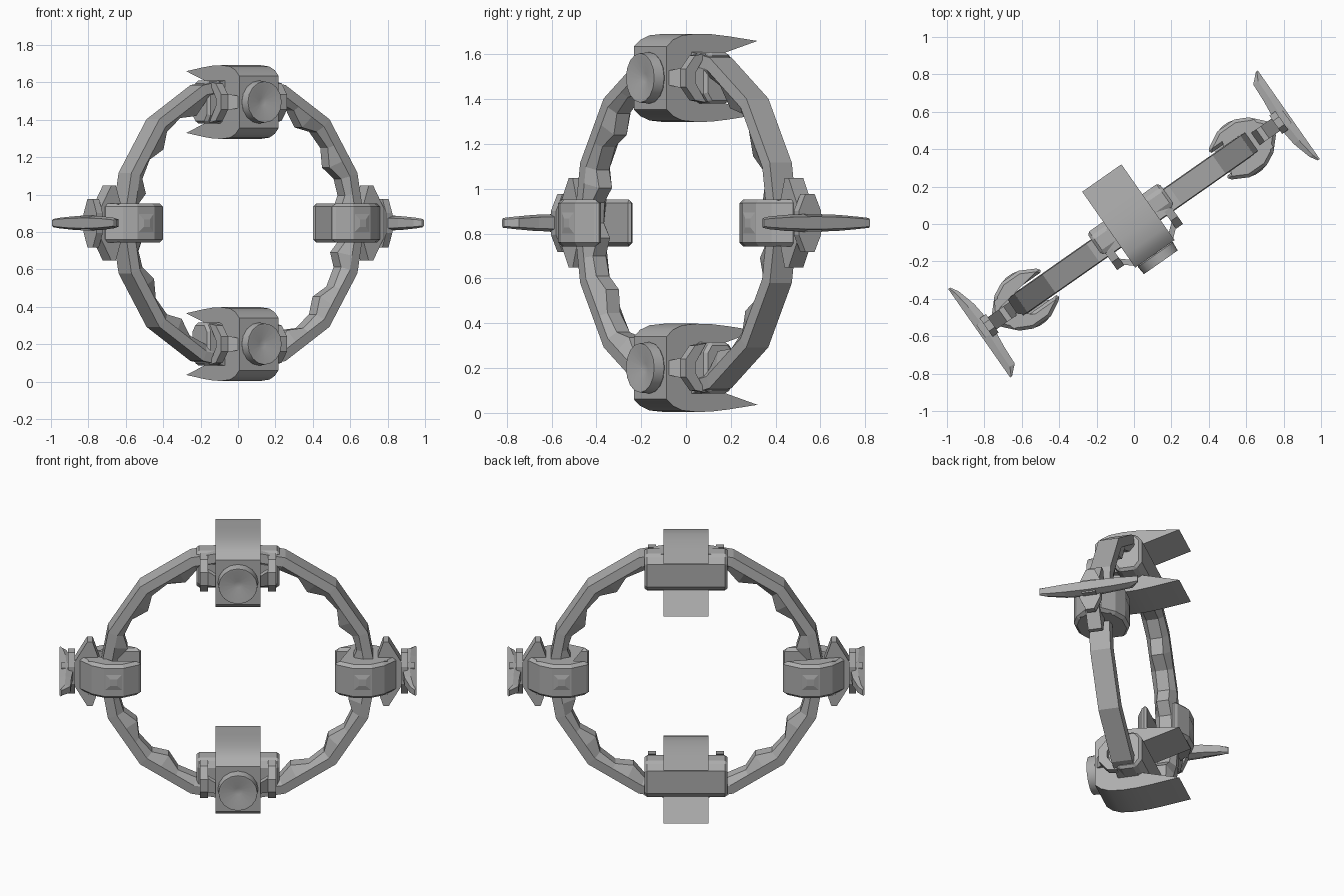
import bpy, bmesh
from math import cos, sin, radians, pi
from mathutils import Matrix, Vector

if "Cube" in bpy.data.objects:
    bpy.data.objects.remove(bpy.data.objects["Cube"], do_unlink=True)

grey = bpy.data.materials.new("hull grey")
grey.use_nodes = True
COLOR = (0.42, 0.42, 0.42, 1)
grey.diffuse_color = COLOR
grey.node_tree.nodes["Principled BSDF"].inputs["Base Color"].default_value = COLOR

# The whole station is turned about the vertical axis
TURN = Matrix.Rotation(radians(35), 4, 'Z')
MID = 0.848


def finish(name, bm, place, bevel=0, smooth=False):
    bmesh.ops.recalc_face_normals(bm, faces=bm.faces)
    mesh = bpy.data.meshes.new(name)
    bm.to_mesh(mesh)
    bm.free()
    mesh.materials.append(grey)
    mesh.transform(TURN @ place)
    if place.determinant() < 0:
        mesh.flip_normals()
    ob = bpy.data.objects.new(name, mesh)
    bpy.context.collection.objects.link(ob)
    if bevel:
        mod = ob.modifiers.new("chamfer", 'BEVEL')
        mod.width, mod.segments = bevel, 1
        mod.limit_method, mod.angle_limit = 'ANGLE', radians(50)
    if smooth:
        bpy.ops.object.select_all(action='DESELECT')
        ob.select_set(True)
        bpy.context.view_layer.objects.active = ob
        bpy.ops.object.shade_smooth_by_angle(angle=radians(35))
    return ob


def prism(name, points, low, high, axis, place, **kw):
    """Extrude a 2D profile along one axis (profile uses the other two, in order)."""
    bm = bmesh.new()

    def at(p, d):
        c = list(p)
        c.insert("xyz".index(axis), d)
        return bm.verts.new(c)
    a, b = [at(p, low) for p in points], [at(p, high) for p in points]
    n = len(points)
    bm.faces.new(a)
    bm.faces.new(b)
    for i in range(n):
        j = (i + 1) % n
        bm.faces.new((a[i], a[j], b[j], b[i]))
    return finish(name, bm, place, **kw)


def loft(name, rings, place, closed=False, **kw):
    """Skin a series of equal point loops."""
    bm = bmesh.new()
    loops = [[bm.verts.new(p) for p in r] for r in rings]
    n = len(loops[0])
    pairs = list(zip(loops, loops[1:]))
    if closed:
        pairs.append((loops[-1], loops[0]))
    else:
        bm.faces.new(loops[0])
        bm.faces.new(loops[-1])
    for p, q in pairs:
        for i in range(n):
            j = (i + 1) % n
            bm.faces.new((p[i], p[j], q[j], q[i]))
    return finish(name, bm, place, **kw)


def mirrored(half):
    """Complete a profile by mirroring its second coordinate."""
    return half + [(a, -b) for a, b in reversed(half) if b]


# Main ring: straight outer chords, notched inner side
keys = [q + a for q in (0, 90, 180, 270) for a in ((0, 20, 45, 70) )] + [360]
sections = []
for k, (a0, a1) in enumerate(zip(keys, keys[1:])):
    p0, p1 = [Vector((cos(radians(a)), 0, sin(radians(a)))) for a in (a0, a1)]
    for t, inner in ((0, 0.69), (0.3, 0.645), (0.62, 0.69)):
        d = p0.lerp(p1, t)
        out = d.normalized()
        sections.append([d * r + Vector((0, v, 0)) for r, v in
                         ((0.785, -0.06), (0.785, 0.06), (0.73, 0.065))]
                        + [out * inner + Vector((0, v, 0)) for v in (0.035, -0.035)]
                        + [d * 0.73 + Vector((0, -0.065, 0))])
loft("main_ring", sections, Matrix.Translation((0, 0, MID)), closed=True)


def circle(radius, y, n=16):
    return [(radius * cos(2 * pi * i / n), y, radius * sin(2 * pi * i / n)) for i in range(n)]


# Upper and lower pods
for level, side in (("upper", 0.647), ("lower", -0.647)):
    place = Matrix.Translation((0, 0, MID + side))
    # Clawed body, prongs pointing back
    claw = mirrored([(-0.195, 0.14), (-0.16, 0.17), (-0.11, 0.19), (-0.03, 0.197),
                     (0.05, 0.195), (0.14, 0.186), (0.30, 0.165), (0.08, 0.10)])
    prism(level + "_claw_body", claw, -0.128, 0.128, 'x', place, smooth=True)
    # Bracket that holds the ring
    bracket = mirrored([(-0.06, 0.07), (-0.03, 0.115), (0.07, 0.115), (0.105, 0.07)])
    prism(level + "_ring_bracket", bracket, -0.235, 0.235, 'x', place, bevel=0.015)
    # Dish with a hollow front
    loft(level + "_dish", [circle(0.085, -0.15), circle(0.115, -0.20), circle(0.11, -0.25),
                           circle(0.10, -0.25), circle(0.02, -0.225)], place, smooth=True)
    for name, s in (("left", 1), ("right", -1)):
        here = place @ Matrix.Scale(s, 4, (1, 0, 0))
        # Waisted arm from the dish to its end plate
        loft(f"{level}_{name}_arm",
             [[(u, v + dv, z) for dv, z in ((-0.02, -h), (-0.02, h), (0.02, h), (0.02, -h))]
              for u, v, h in ((0.06, -0.2, 0.055), (0.12, -0.17, 0.03), (0.19, -0.11, 0.05))], here)
        chevron = mirrored([(-0.04, 0.11), (-0.10, 0.10), (-0.15, 0.04)])
        chevron += [(-0.10, -0.02), (-0.10, 0.02)]
        prism(f"{level}_{name}_end_plate", chevron, 0.17, 0.215, 'x', here)

# Side pods
for name, s in (("left", 1), ("right", -1)):
    place = Matrix.Translation((0, 0, MID)) @ Matrix.Rotation(0 if s > 0 else pi, 4, 'Z')
    # Forked body around the ring
    fork = mirrored([(0.83, 0.074), (0.54, 0.074), (0.565, 0.105), (0.65, 0.15),
                     (0.76, 0.15), (0.83, 0.115), (0.895, 0.045)])
    ob = prism(name + "_fork_body", fork, -0.105, 0.105, 'z', place, bevel=0.022)
    # Sunken or raised square caps on both cheeks
    for c, v in (("front", -1), ("back", 1)):
        loft(f"{name}_{c}_cap", [[(0.705 + dx * h, v * y, dz * h) for dx, dz in
                                  ((-1, -1), (1, -1), (1, 1), (-1, 1))]
                                 for y, h in ((0.148, 0.055), (0.157, 0.02))], place)
    # Swept spikes above and below
    spike = mirrored([(0.93, 0.07), (0.855, 0.2), (0.825, 0.2), (0.785, 0.08)])
    prism(name + "_spikes", spike, -0.04, 0.04, 'y', place)
    # Hub and oval plate behind the vane
    oval = [(0.065 * cos(pi * i / 4 + pi / 8), 0.14 * sin(pi * i / 4 + pi / 8)) for i in range(8)]
    prism(name + "_oval_plate", oval, 0.925, 0.965, 'x', place)
    hub = [(-0.04, -0.04), (0.04, -0.04), (0.04, 0.04), (-0.04, 0.04)]
    prism(name + "_hub", hub, 0.87, 1.0, 'x', place)
    # Curved outer vane
    stations = ((-0.285, 1.0, 0.022), (-0.245, 0.975, 0.028), (-0.14, 0.945, 0.036),
                (0, 0.93, 0.04), (0.14, 0.945, 0.036), (0.245, 0.95, 0.028), (0.292, 1.0, 0.022))
    loft(name + "_vane", [[(u, v, -h * 0.7), (u, v, h * 0.7), (u + (1.013 - u) * 0.5, v, h),
                           (1.013, v, h * 0.7), (1.013, v, -h * 0.7),
                           (u + (1.013 - u) * 0.5, v, -h)] for v, u, h in stations], place)
